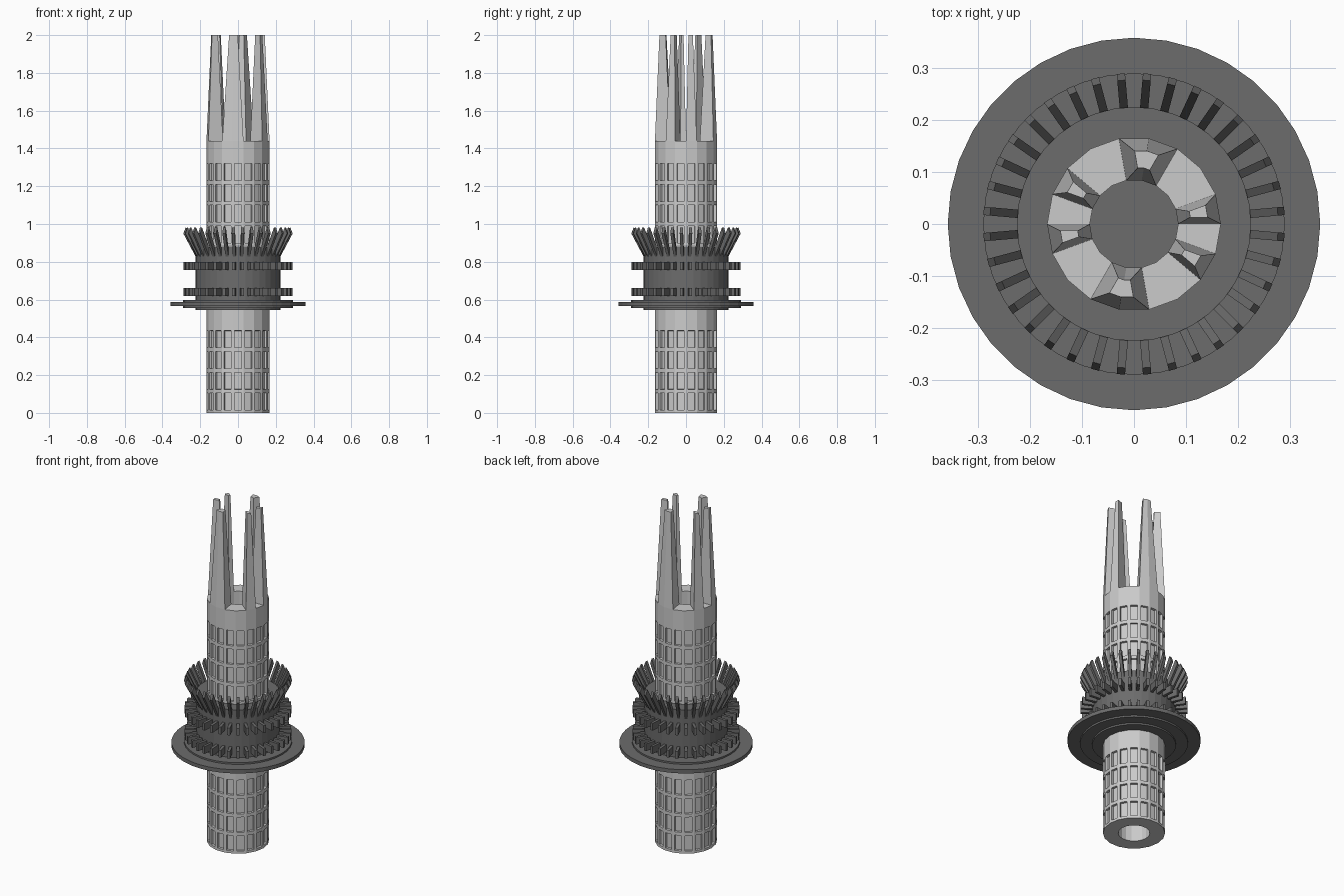
import bpy, bmesh
from math import sin, cos, radians

if "Cube" in bpy.data.objects:
    bpy.data.objects.remove(bpy.data.objects["Cube"])

SIDES, R_OUT, R_IN = 18, 0.167, 0.085

dark = bpy.data.materials.new("dark_metal")
dark.diffuse_color = (0.15, 0.15, 0.15, 1)
dark.use_nodes = True
dark.node_tree.nodes["Principled BSDF"].inputs["Base Color"].default_value = dark.diffuse_color


def polar(r, deg, z):
    return (r * cos(radians(deg)), r * sin(radians(deg)), z)


def finish(bm, name, mat=None):
    bmesh.ops.recalc_face_normals(bm, faces=bm.faces)
    me = bpy.data.meshes.new(name)
    bm.to_mesh(me)
    bm.free()
    ob = bpy.data.objects.new(name, me)
    bpy.context.collection.objects.link(ob)
    if mat:
        me.materials.append(mat)
    return ob


def hexa(bm, bottom, top):
    """Closed solid between two matching loops of points."""
    lo = [bm.verts.new(p) for p in bottom]
    hi = [bm.verts.new(p) for p in top]
    n = len(lo)
    bm.faces.new(lo[::-1])
    bm.faces.new(hi)
    for i in range(n):
        bm.faces.new((lo[i], lo[(i + 1) % n], hi[(i + 1) % n], hi[i]))


# Hollow shaft with a grid of recessed windows
def shaft(name, z0):
    bm = bmesh.new()
    prof = [(R_OUT, z) for z in (0, 0.005, 0.115, 0.225, 0.335, 0.445, 0.555)]
    prof += [(R_IN, 0.555), (R_IN, 0)]
    rings = [[bm.verts.new(polar(r, i * 360 / SIDES, z0 + z)) for i in range(SIDES)]
             for r, z in prof]
    windows = []
    for k, ring in enumerate(rings):
        nxt = rings[(k + 1) % len(rings)]
        for i in range(SIDES):
            j = (i + 1) % SIDES
            f = bm.faces.new((ring[i], ring[j], nxt[j], nxt[i]))
            if 1 <= k <= 4:
                windows.append(f)
    bmesh.ops.recalc_face_normals(bm, faces=bm.faces)
    bmesh.ops.inset_individual(bm, faces=windows, thickness=0.014)
    bmesh.ops.inset_individual(bm, faces=windows, thickness=0.0005, depth=-0.014)
    finish(bm, name)


shaft("lower_shaft", 0.0)
shaft("upper_shaft", 0.885)

# Tapered prongs: two wide ones and four narrow ones
step = 360 // SIDES
for n, (a, b) in enumerate([(60, 100), (140, 160), (180, 200),
                            (240, 280), (320, 340), (0, 20)]):
    angs = range(a, b + 1, step)
    loop = [polar(R_OUT, t, 1.44) for t in angs]
    loop += [polar(R_IN, t, 1.44) for t in reversed(angs)]
    cx, cy, _ = polar(0.126, (a + b) / 2, 0)
    s = 0.41
    tip = [(cx + (x - cx) * s, cy + (y - cy) * s, 2.0) for x, y, _ in loop]
    bm = bmesh.new()
    hexa(bm, loop, tip)
    finish(bm, f"prong_{n + 1}")


# Solid collar discs
def disc(name, r, z0, z1):
    bm = bmesh.new()
    hexa(bm, [polar(r, i * 10, z0) for i in range(36)],
         [polar(r, i * 10, z1) for i in range(36)])
    finish(bm, name, dark)


disc("collar_core", 0.225, 0.545, 0.88)
disc("collar_step", 0.29, 0.555, 0.597)
disc("collar_flange", 0.358, 0.565, 0.587)


# Rings of radial bars extruded from an (r, z) outline
def bars(name, outline, width=0.016):
    bm = bmesh.new()
    for i in range(36):
        t = radians(5 + 10 * i)
        c, s = cos(t), sin(t)
        sides = [[(r * c - w * s, r * s + w * c, z) for r, z in outline]
                 for w in (-width / 2, width / 2)]
        hexa(bm, *sides)
    finish(bm, name, dark)


bars("lower_teeth", [(0.215, 0.62), (0.288, 0.62), (0.288, 0.662), (0.215, 0.662)])
bars("upper_teeth", [(0.215, 0.757), (0.288, 0.757), (0.288, 0.8), (0.215, 0.8)])
bars("flared_fins", [(0.215, 0.81), (0.29, 0.95), (0.277, 0.982), (0.222, 0.87)])
